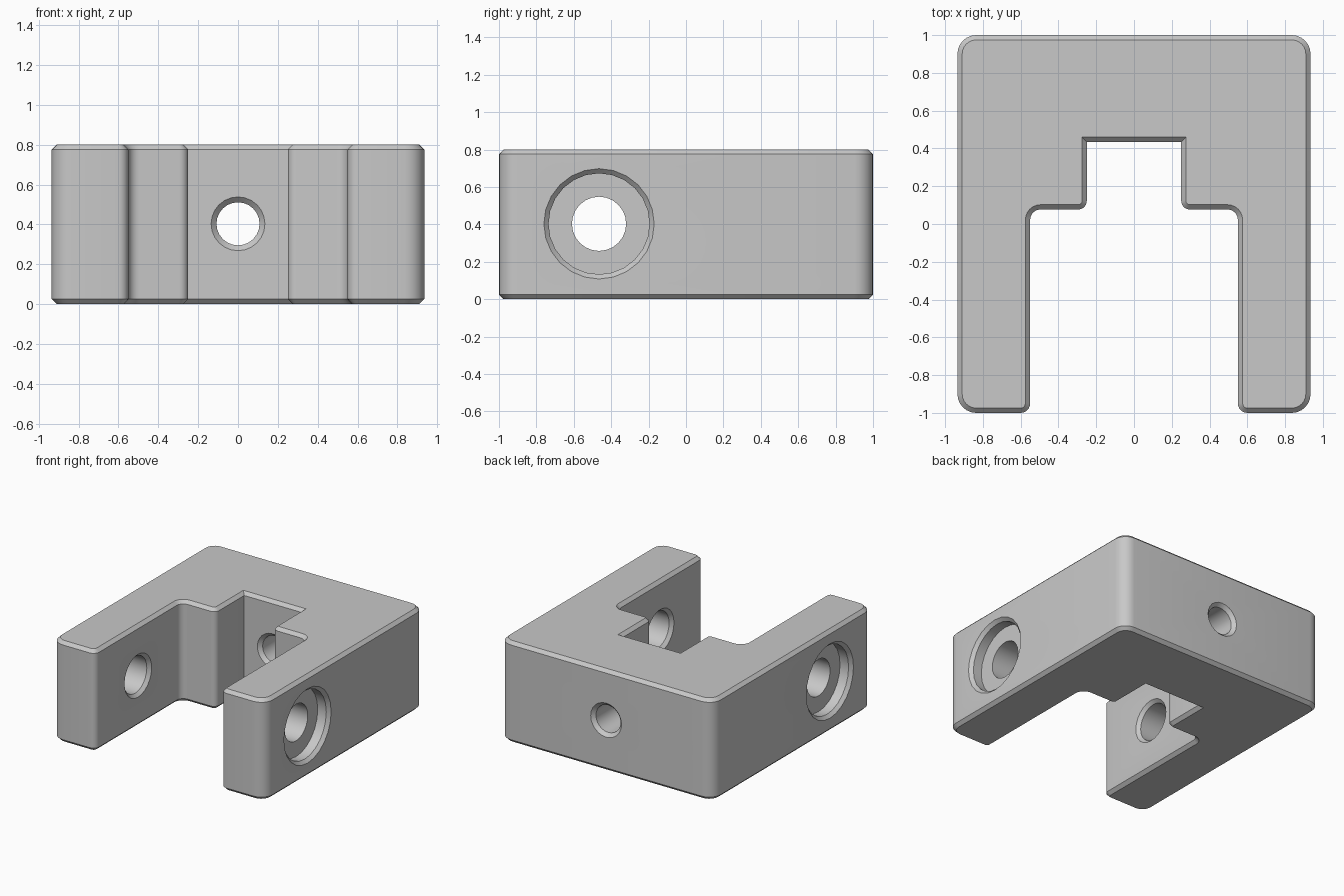
import bpy, bmesh, math
from mathutils import Vector

old = bpy.data.objects.get("Cube")
if old:
    bpy.data.objects.remove(old, do_unlink=True)

HEIGHT = 0.8
CHAMFER = 0.025
MID = HEIGHT / 2 + 0.003

grey = bpy.data.materials.new("light grey")
grey.use_nodes = True
colour = (0.58, 0.58, 0.58, 1)
grey.diffuse_color = colour
grey.node_tree.nodes["Principled BSDF"].inputs["Base Color"].default_value = colour


def add_object(name, bm):
    bmesh.ops.recalc_face_normals(bm, faces=bm.faces)
    mesh = bpy.data.meshes.new(name)
    bm.to_mesh(mesh)
    bm.free()
    mesh.materials.append(grey)
    obj = bpy.data.objects.new(name, mesh)
    bpy.context.collection.objects.link(obj)
    return obj


def fillet(corners, steps=6):
    """Round each (x, y, radius) corner of a right-angled outline."""
    points = []
    for i, (x, y, r) in enumerate(corners):
        p = Vector((x, y))
        if r == 0:
            points.append(p)
            continue
        before = (Vector(corners[i - 1][:2]) - p).normalized()
        after = (Vector(corners[(i + 1) % len(corners)][:2]) - p).normalized()
        centre = p + (before + after) * r
        for k in range(steps + 1):
            a = math.pi / 2 * k / steps
            points.append(centre - after * r * math.cos(a) - before * r * math.sin(a))
    return points


# Stepped fork outline: one half, then its mirror
half = [(0.25, 0.435, 0), (0.25, 0.077, 0.045), (0.55, 0.077, 0.055),
        (0.55, -1, 0.05), (0.935, -1, 0.1), (0.935, 1, 0.1)]
outline = fillet(half + [(-x, y, r) for x, y, r in reversed(half)])

# Body: extruded outline with chamfered top and bottom rims
bm = bmesh.new()
base = bm.faces.new([bm.verts.new((p.x, p.y, 0)) for p in outline])
top = bmesh.ops.extrude_face_region(bm, geom=[base], use_keep_orig=True)
bmesh.ops.translate(bm, vec=(0, 0, HEIGHT),
                    verts=[v for v in top["geom"] if isinstance(v, bmesh.types.BMVert)])
bmesh.ops.recalc_face_normals(bm, faces=bm.faces)
rims = [e for e in bm.edges if abs(e.verts[0].co.z - e.verts[1].co.z) < 0.001]
bmesh.ops.bevel(bm, geom=rims, offset=CHAMFER, offset_type='OFFSET',
                segments=1, profile=0.5, affect='EDGES')
body = add_object("fork_block", bm)


def lathe_cutter(name, profile, origin, axis, sides=24):
    """Solid turned about an axis from (distance, radius) pairs."""
    bm = bmesh.new()
    turn = Vector((0, 0, 1)).rotation_difference(Vector(axis))
    rings = []
    for d, r in profile:
        rings.append([bm.verts.new(Vector(origin) + turn @ Vector(
            (r * math.cos(math.tau * k / sides), r * math.sin(math.tau * k / sides), d)))
            for k in range(sides)])
    for a, b in zip(rings, rings[1:]):
        for k in range(sides):
            n = (k + 1) % sides
            bm.faces.new((a[k], a[n], b[n], b[k]))
    bm.faces.new(rings[0])
    bm.faces.new(rings[-1])
    cutter = add_object(name, bm)
    cutter.hide_render = True
    return cutter


# Arm holes: chamfered inside, counterbored outside
arm_profile = [(0.54, 0.18), (0.575, 0.145), (0.835, 0.145),
               (0.835, 0.27), (0.91, 0.27), (0.945, 0.305)]
cutters = [lathe_cutter(side + "_arm_hole", arm_profile, (0, -0.465, MID), (s, 0, 0))
           for side, s in (("left", 1), ("right", -1))]

# Back hole: chamfered at both ends
back_profile = [(0.425, 0.145), (0.462, 0.108), (0.973, 0.108), (1.01, 0.145)]
cutters.append(lathe_cutter("back_hole", back_profile, (0, 0, MID), (0, 1, 0)))

# Cut the holes, then remove the helpers
bpy.ops.object.select_all(action='DESELECT')
bpy.context.view_layer.objects.active = body
body.select_set(True)
for cutter in cutters:
    cut = body.modifiers.new(cutter.name, 'BOOLEAN')
    cut.operation = 'DIFFERENCE'
    cut.solver = 'EXACT'
    cut.object = cutter
    bpy.ops.object.modifier_apply(modifier=cut.name)
    bpy.data.objects.remove(cutter, do_unlink=True)

bpy.ops.object.shade_smooth_by_angle(angle=math.radians(30))
